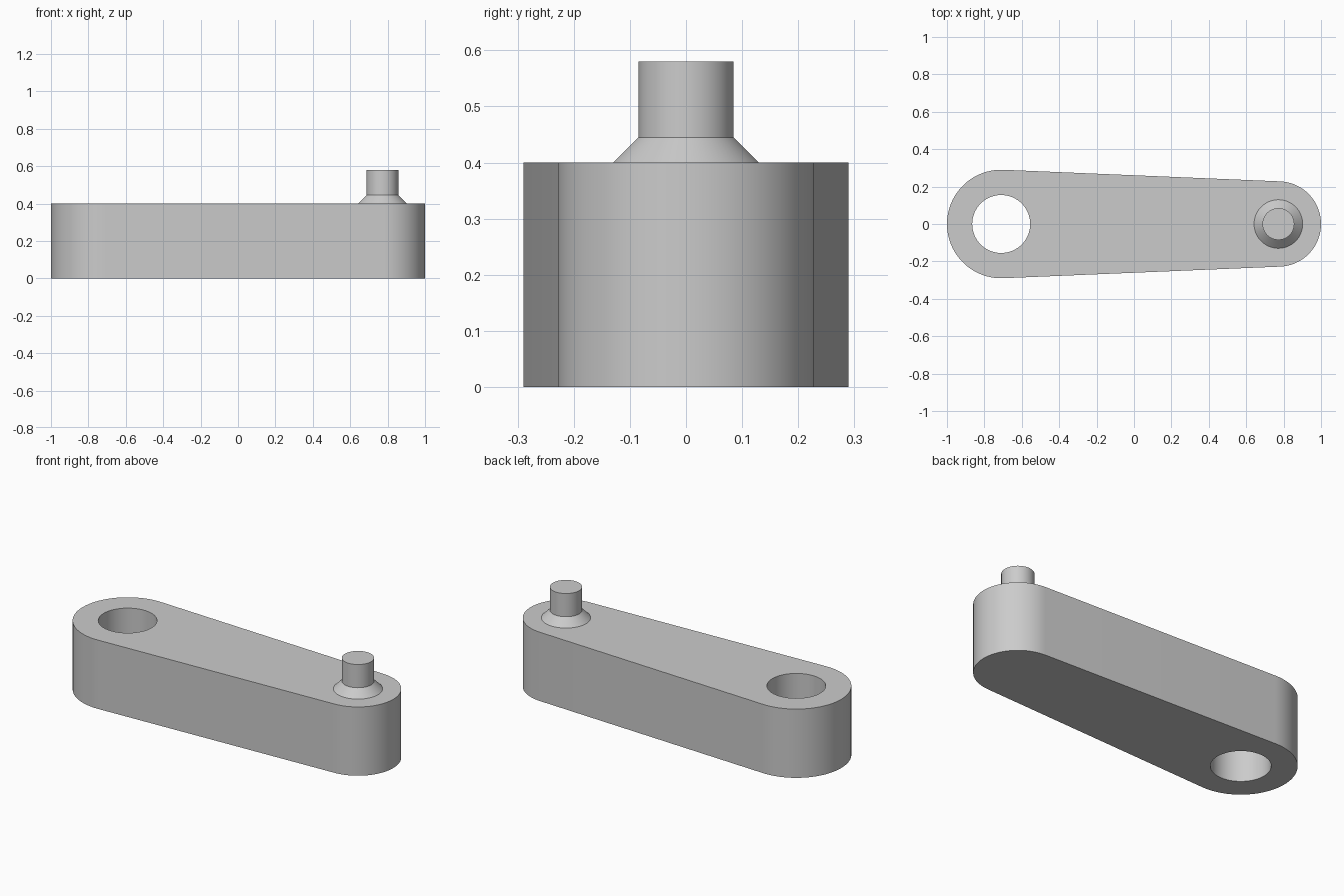
import bpy
import bmesh
from math import acos, cos, sin, pi, tau

cube = bpy.data.objects.get("Cube")
if cube:
    bpy.data.objects.remove(cube, do_unlink=True)

HEIGHT = 0.4
BIG_X, BIG_R = -0.71, 0.29
SMALL_X, SMALL_R = 0.772, 0.228
HOLE_R = 0.155

grey = bpy.data.materials.new("plain_grey")
grey.use_nodes = True
grey.diffuse_color = (0.6, 0.6, 0.6, 1)
grey.node_tree.nodes["Principled BSDF"].inputs["Base Color"].default_value = (0.6, 0.6, 0.6, 1)


def arc(x, radius, start, end, steps):
    angles = [start + (end - start) * i / steps for i in range(steps + 1)]
    return [(x + radius * cos(a), radius * sin(a)) for a in angles]


def finish(name, bm):
    bmesh.ops.recalc_face_normals(bm, faces=bm.faces)
    mesh = bpy.data.meshes.new(name)
    bm.to_mesh(mesh)
    bm.free()
    mesh.materials.append(grey)
    obj = bpy.data.objects.new(name, mesh)
    bpy.context.collection.objects.link(obj)
    bpy.ops.object.select_all(action="DESELECT")
    obj.select_set(True)
    bpy.context.view_layer.objects.active = obj
    bpy.ops.object.shade_smooth_by_angle(angle=pi / 6)
    return obj


# Tapered arm: two arcs joined by tangent lines, with a round through hole
tangent = acos((BIG_R - SMALL_R) / (SMALL_X - BIG_X))
outline = arc(SMALL_X, SMALL_R, -tangent, tangent, 40)
outline += arc(BIG_X, BIG_R, tangent, tau - tangent, 40)
hole = arc(BIG_X, HOLE_R, 0, tau, 64)[:-1]

bm = bmesh.new()
edges = []
for loop in (outline, hole):
    verts = [bm.verts.new((x, y, 0)) for x, y in loop]
    edges += [bm.edges.new((v, verts[i - 1])) for i, v in enumerate(verts)]
bmesh.ops.triangle_fill(bm, edges=edges, use_beauty=True)
result = bmesh.ops.extrude_face_region(bm, geom=bm.faces[:], use_keep_orig=True)
top = [g for g in result["geom"] if isinstance(g, bmesh.types.BMVert)]
bmesh.ops.translate(bm, verts=top, vec=(0, 0, HEIGHT))
finish("crank_arm", bm)

# Handle pin: straight cylinder on a conical collar, sunk slightly into the arm
profile = [(0.13, HEIGHT - 0.02), (0.13, HEIGHT), (0.085, 0.445), (0.085, 0.58)]
bm = bmesh.new()
rings = [[bm.verts.new((x, y, z)) for x, y in arc(SMALL_X, r, 0, tau, 64)[:-1]]
         for r, z in profile]
for low, high in zip(rings, rings[1:]):
    for i in range(len(low)):
        bm.faces.new((low[i - 1], low[i], high[i], high[i - 1]))
bm.faces.new(rings[0][::-1])
bm.faces.new(rings[-1])
finish("handle_pin", bm)
